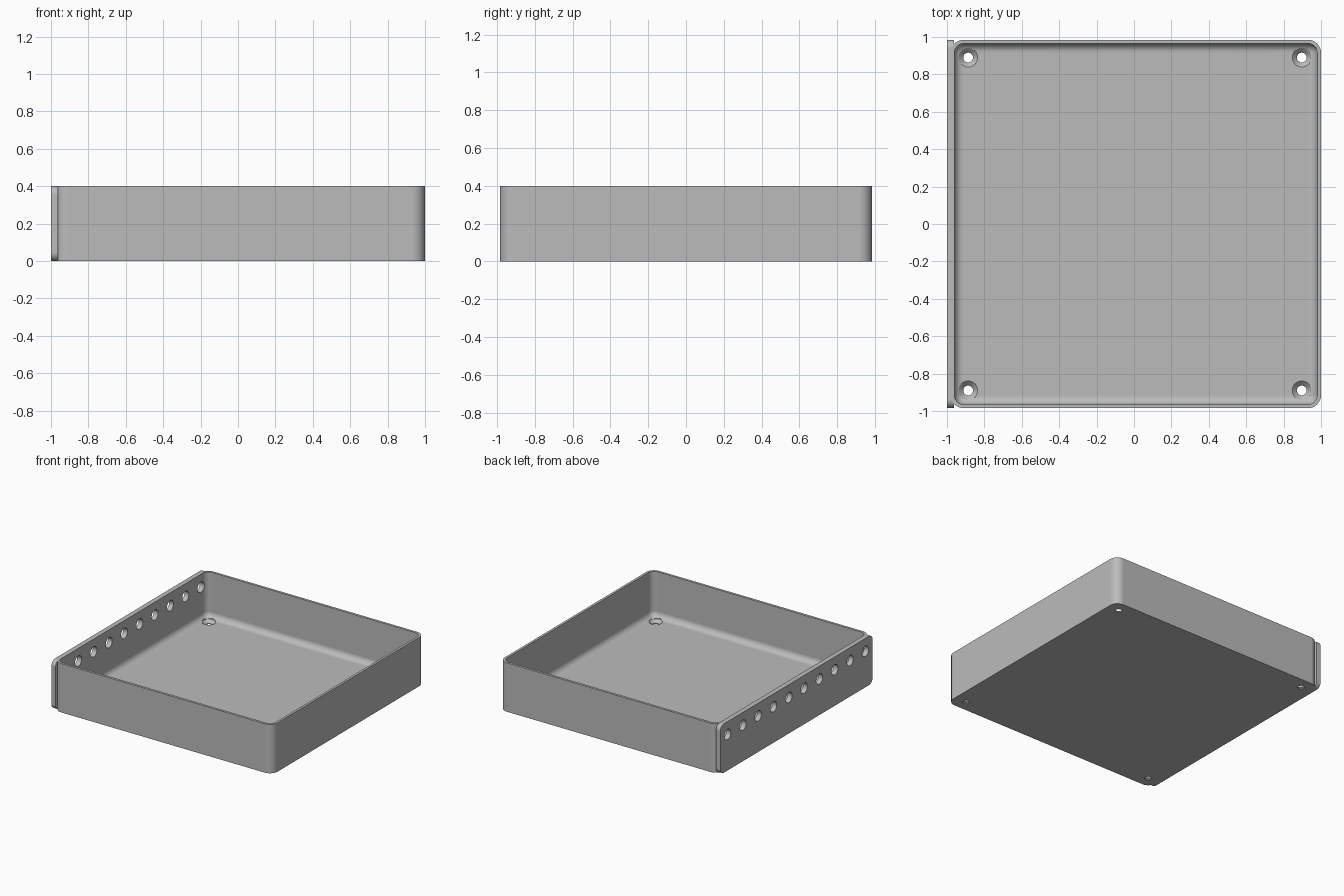
import bpy, bmesh, math
from mathutils import Matrix, Vector

if "Cube" in bpy.data.objects:
    bpy.data.objects.remove(bpy.data.objects["Cube"], do_unlink=True)

grey = bpy.data.materials.new("plain_grey")
grey.use_nodes = True
COLOUR = (0.5, 0.5, 0.5, 1)
grey.diffuse_color = COLOUR
grey.node_tree.nodes["Principled BSDF"].inputs["Base Color"].default_value = COLOUR

HEIGHT, FLOOR, WALL, FILLET = 0.4, 0.03, 0.02, 0.048
X0, X1, HALF_Y, CORNER = -0.98, 1.0, 0.985, 0.07
PLATE_IN = -0.962


def rounded_rect(x0, x1, y0, y1, r, steps=8):
    """Counter-clockwise outline of a rectangle with round corners."""
    centres = [(x1 - r, y1 - r), (x0 + r, y1 - r), (x0 + r, y0 + r), (x1 - r, y0 + r)]
    pts = []
    for k, (cx, cy) in enumerate(centres):
        for i in range(steps + 1):
            a = math.pi / 2 * (k + i / steps)
            pts.append((cx + r * math.cos(a), cy + r * math.sin(a)))
    return pts


def loft(bm, rings):
    """Skin a list of equal-length point rings and cap both ends."""
    loops = [[bm.verts.new(p) for p in ring] for ring in rings]
    for a, b in zip(loops, loops[1:]):
        for i in range(len(a)):
            j = (i + 1) % len(a)
            bm.faces.new((a[i], a[j], b[j], b[i]))
    bm.faces.new(list(reversed(loops[0])))
    bm.faces.new(loops[-1])


def make_object(name, bm):
    bmesh.ops.recalc_face_normals(bm, faces=bm.faces)
    mesh = bpy.data.meshes.new(name)
    bm.to_mesh(mesh)
    bm.free()
    mesh.materials.append(grey)
    obj = bpy.data.objects.new(name, mesh)
    bpy.context.collection.objects.link(obj)
    return obj


def tray_ring(inset, z):
    pts = rounded_rect(X0 + inset, X1 - inset, inset - HALF_Y, HALF_Y - inset, CORNER - inset)
    return [(x, y, z) for x, y in pts]


# Open tray: outer wall, rim, inner wall, curved join and floor
bm = bmesh.new()
rings = [tray_ring(0, 0), tray_ring(0, HEIGHT), tray_ring(WALL, HEIGHT)]
for i in range(9):
    a = math.pi / 2 * i / 8
    rings.append(tray_ring(WALL + FILLET * (1 - math.cos(a)), FLOOR + FILLET * (1 - math.sin(a))))
loft(bm, rings)
tray = make_object("tray", bm)

# Side plate with rounded ends
bm = bmesh.new()
outline = rounded_rect(-HALF_Y, HALF_Y, 0, HEIGHT, 0.045)
loft(bm, [[(x, y, z) for y, z in outline] for x in (-1.0, PLATE_IN)])
plate = make_object("side_plate", bm)

# Cutters: countersunk floor holes and a row of holes through the side
bm = bmesh.new()
for x in (-0.887, 0.897):
    for y in (-0.89, 0.89):
        profile = [(0.026, -0.05), (0.026, 0.005), (0.051, FLOOR), (0.051, FLOOR + 0.02)]
        loft(bm, [[(x + r * math.cos(t * math.pi / 16), y + r * math.sin(t * math.pi / 16), z)
                   for t in range(32)] for r, z in profile])
for i in range(10):
    place = Matrix.Translation((-0.98, (i - 4.5) * 0.198, 0.295)) @ Matrix.Rotation(math.pi / 2, 4, "Y")
    bmesh.ops.create_cone(bm, cap_ends=True, segments=32, radius1=0.042, radius2=0.042,
                          depth=0.2, matrix=place)
cutters = make_object("hole_cutters", bm)
cutters.hide_render = True

# Cut the holes and shade
for obj in (tray, plate):
    cut = obj.modifiers.new("holes", "BOOLEAN")
    cut.operation = "DIFFERENCE"
    cut.solver = "EXACT"
    cut.object = cutters
    bpy.ops.object.select_all(action="DESELECT")
    obj.select_set(True)
    bpy.context.view_layer.objects.active = obj
    bpy.ops.object.convert(target="MESH")
    bpy.ops.object.shade_smooth_by_angle(angle=math.radians(30))
    weighted = obj.modifiers.new("weighted_normals", "WEIGHTED_NORMAL")
    weighted.keep_sharp = True
bpy.data.objects.remove(cutters, do_unlink=True)
